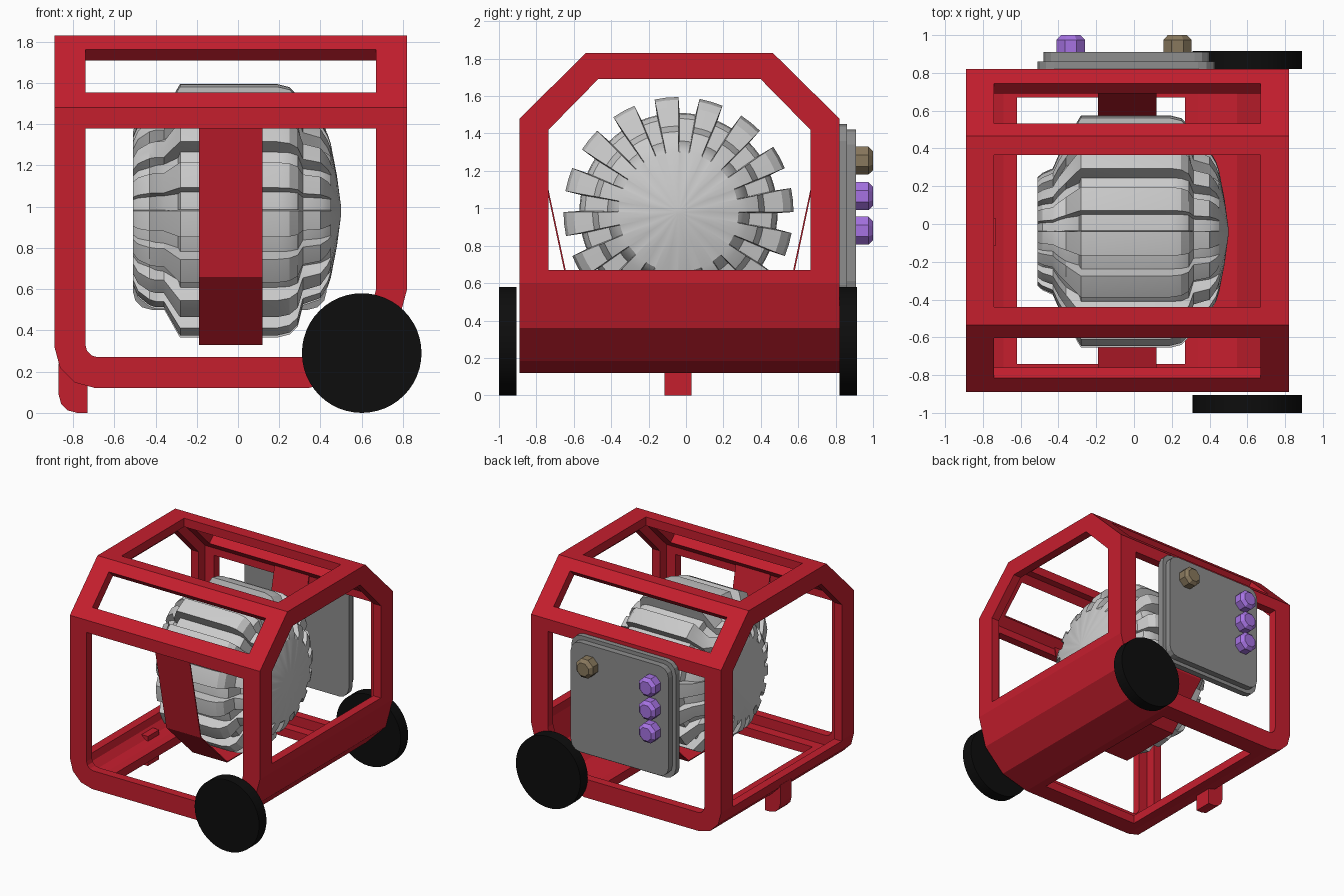
import bpy, bmesh
from math import sin, cos, pi, radians

if "Cube" in bpy.data.objects:
    bpy.data.objects.remove(bpy.data.objects["Cube"])

CY = -0.035  # mid plane of the frame in y


def material(name, rgb):
    m = bpy.data.materials.new(name)
    m.diffuse_color = (*rgb, 1)
    m.use_nodes = True
    m.node_tree.nodes["Principled BSDF"].inputs["Base Color"].default_value = m.diffuse_color
    return m


RED = material("red_paint", (0.56, 0.013, 0.027))
BLACK = material("black_rubber", (0.004, 0.004, 0.004))
PANEL = material("panel_grey", (0.27, 0.27, 0.27))
PURPLE = material("purple_plastic", (0.38, 0.17, 0.76))
BROWN = material("brown_plastic", (0.25, 0.19, 0.11))


def finish(name, bm, mat=None, smooth=None):
    bmesh.ops.recalc_face_normals(bm, faces=bm.faces)
    me = bpy.data.meshes.new(name)
    bm.to_mesh(me)
    bm.free()
    ob = bpy.data.objects.new(name, me)
    bpy.context.collection.objects.link(ob)
    if mat:
        me.materials.append(mat)
    if smooth:
        bpy.ops.object.select_all(action='DESELECT')
        ob.select_set(True)
        bpy.context.view_layer.objects.active = ob
        bpy.ops.object.shade_smooth_by_angle(angle=radians(smooth))
    return ob


def loft(name, rings, mat=None, smooth=None):
    """Closed solid through rings of 3D points, capped at both ends."""
    bm = bmesh.new()
    vs = [[bm.verts.new(p) for p in r] for r in rings]
    n = len(vs[0])
    for a, b in zip(vs, vs[1:]):
        for i in range(n):
            j = (i + 1) % n
            bm.faces.new((a[i], a[j], b[j], b[i]))
    bm.faces.new(vs[0])
    bm.faces.new(vs[-1])
    return finish(name, bm, mat, smooth)


def prism(name, pts, axis, a, b, mat=None):
    """Extrude a 2D profile along an axis from a to b."""
    def put(p, t):
        q = list(p)
        q.insert("xyz".index(axis), t)
        return q
    return loft(name, [[put(p, a) for p in pts], [put(p, b) for p in pts]], mat)


def arc(cx, cz, r, start, end, n=3):
    return [(cx + r * cos(radians(start + (end - start) * i / n)),
             cz + r * sin(radians(start + (end - start) * i / n))) for i in range(n + 1)]


def rect(x0, x1, y0, y1):
    return [(x0, y0), (x1, y0), (x1, y1), (x0, y1)]


def mirror(pts):
    return [(2 * CY - y, z) for y, z in pts]


def section(half):
    return half + mirror(half)[::-1]


def boolean(ob, cutter, op='DIFFERENCE'):
    mod = ob.modifiers.new("cut", 'BOOLEAN')
    mod.operation, mod.object, mod.solver = op, cutter, 'EXACT'
    bpy.context.view_layer.objects.active = ob
    bpy.ops.object.modifier_apply(modifier=mod.name)
    bpy.data.objects.remove(cutter)


def hull(name, half, bottom, x0, x1, mat=None):
    """Chamfered tunnel section crossed with a rounded-bottom side outline."""
    ob = prism(name, section(half), 'x', x0, x1, mat)
    boolean(ob, prism("outline", bottom + [(x1, 2), (x0, 2)], 'y', -2, 2), 'INTERSECT')
    return ob


# Frame: a sheet-metal shell, 0.07 thick
frame = hull("frame", [(0.82, 0.12), (0.82, 1.48), (0.465, 1.83)],
             arc(-0.69, 0.32, 0.2, 180, 270) + arc(0.34, 0.6, 0.48, 270, 360), -0.89, 0.82, RED)
boolean(frame, hull("cavity", [(0.75, 0.19), (0.75, 1.44), (0.43, 1.76)],
                    arc(-0.69, 0.32, 0.13, 180, 270) + arc(0.34, 0.6, 0.41, 270, 360), -0.82, 0.75))

# Windows in the ends, sides, slopes, top and floor
top = [(0.665, 1.42), (0.4, 1.69)]
boolean(frame, prism("right_window", section([(0.665, 0.67)] + top), 'x', 0.6, 1.5))
boolean(frame, prism("left_window", section([(0.665, 0.31)] + top), 'x', -1.5, -0.7))
floor = arc(-0.68, 0.33, 0.06, 180, 270) + arc(0.34, 0.6, 0.33, 270, 360)
boolean(frame, prism("side_window", floor + [(0.67, 1.38), (-0.74, 1.38)], 'y', -2, 2))
slope = [(0.65, 1.88), (0.86, 1.67), (0.62, 1.43), (0.41, 1.64)]
for pts in (slope, mirror(slope)):
    boolean(frame, prism("slope_window", pts, 'x', -0.74, 0.67))
boolean(frame, prism("top_window", rect(-0.74, 0.67, -0.44, 0.365), 'z', 1.6, 2))
boolean(frame, prism("floor_window", rect(-0.62, 0.27, -0.74, 0.67), 'z', 0, 0.3))

# Thin strap that cradles the engine
outer = [(0.75, 1.46), (0.58, 0.66), (0.24, 0.33)]
inner = [(0.742, 1.46), (0.572, 0.664), (0.237, 0.338)]
prism("engine_strap", section(outer) + mirror(inner) + inner[::-1], 'x', -0.19, 0.12, RED)

# Foot
foot = [(-0.87, 0.24)] + arc(-0.78, 0.09, 0.09, 180, 270) + [(-0.73, 0), (-0.73, 0.24)]
prism("foot", foot, 'y', -0.115, 0.03, RED)


def turned(name, centre, profile, sides, mat, spin=0.0, smooth=None):
    """Round part along y; profile holds (y, radius)."""
    cx, cz = centre
    rings = [[(cx + r * cos(2 * pi * i / sides + spin), y, cz + r * sin(2 * pi * i / sides + spin))
              for i in range(sides)] for y, r in profile]
    return loft(name, rings, mat, smooth)


# Wheels
turned("front_wheel", (0.6, 0.29), [(-1.0, 0.29), (-0.905, 0.29)], 48, BLACK, smooth=30)
turned("back_wheel", (0.6, 0.29), [(0.82, 0.29), (0.915, 0.29)], 48, BLACK, smooth=30)


# Control panel in two layers
def plate(name, x0, x1, z0, z1, r, y0, y1):
    pts = (arc(x1 - r, z1 - r, r, 0, 90) + arc(x0 + r, z1 - r, r, 90, 180)
           + arc(x0 + r, z0 + r, r, 180, 270) + arc(x1 - r, z0 + r, r, 270, 360))
    prism(name, pts, 'y', y0, y1, PANEL)


plate("panel_base", -0.51, 0.43, 0.5, 1.45, 0.09, 0.81, 0.86)
plate("panel_face", -0.48, 0.40, 0.53, 1.42, 0.08, 0.85, 0.91)

# Knobs
knobs = [("socket_low", -0.335, 0.88, PURPLE), ("socket_middle", -0.335, 1.065, PURPLE),
         ("socket_high", -0.335, 1.255, PURPLE), ("switch_knob", 0.23, 1.255, BROWN)]
for name, x, z, mat in knobs:
    turned(name, (x, z), [(0.9, 0.081), (0.975, 0.081), (1.0, 0.055)], 8, mat, pi / 8)

# Engine: 16 raised fins around the x axis, (x, fin radius, valley radius, y squash)
profile = [(-0.51, 0.36, 0.31, 0.8), (-0.485, 0.42, 0.36, 0.74), (-0.43, 0.465, 0.39, 0.72),
           (-0.40, 0.475, 0.41, 0.85), (-0.36, 0.475, 0.42, 1), (-0.29, 0.60, 0.48, 1),
           (-0.28, 0.615, 0.53, 1), (0.19, 0.615, 0.53, 1), (0.25, 0.60, 0.525, 1),
           (0.29, 0.56, 0.50, 1), (0.315, 0.46, 0.38, 1), (0.40, 0.43, 0.36, 1),
           (0.435, 0.37, 0.335, 1), (0.45, 0.325, 0.32, 1), (0.48, 0.17, 0.168, 1),
           (0.50, 0.02, 0.02, 1)]
columns = [(-6.6, False), (-6, True), (0, True), (6, True), (6.6, False), (11.25, False)]
rings = []
for x, fin, valley, squash in profile:
    ring = []
    for k in range(16):
        for da, raised in columns:
            a = radians(6 + 22.5 * k + da)
            r = fin if raised else valley
            ring.append((x, -0.04 + squash * r * cos(a), 0.98 + r * sin(a)))
    rings.append(ring)
loft("engine", rings, smooth=28)
